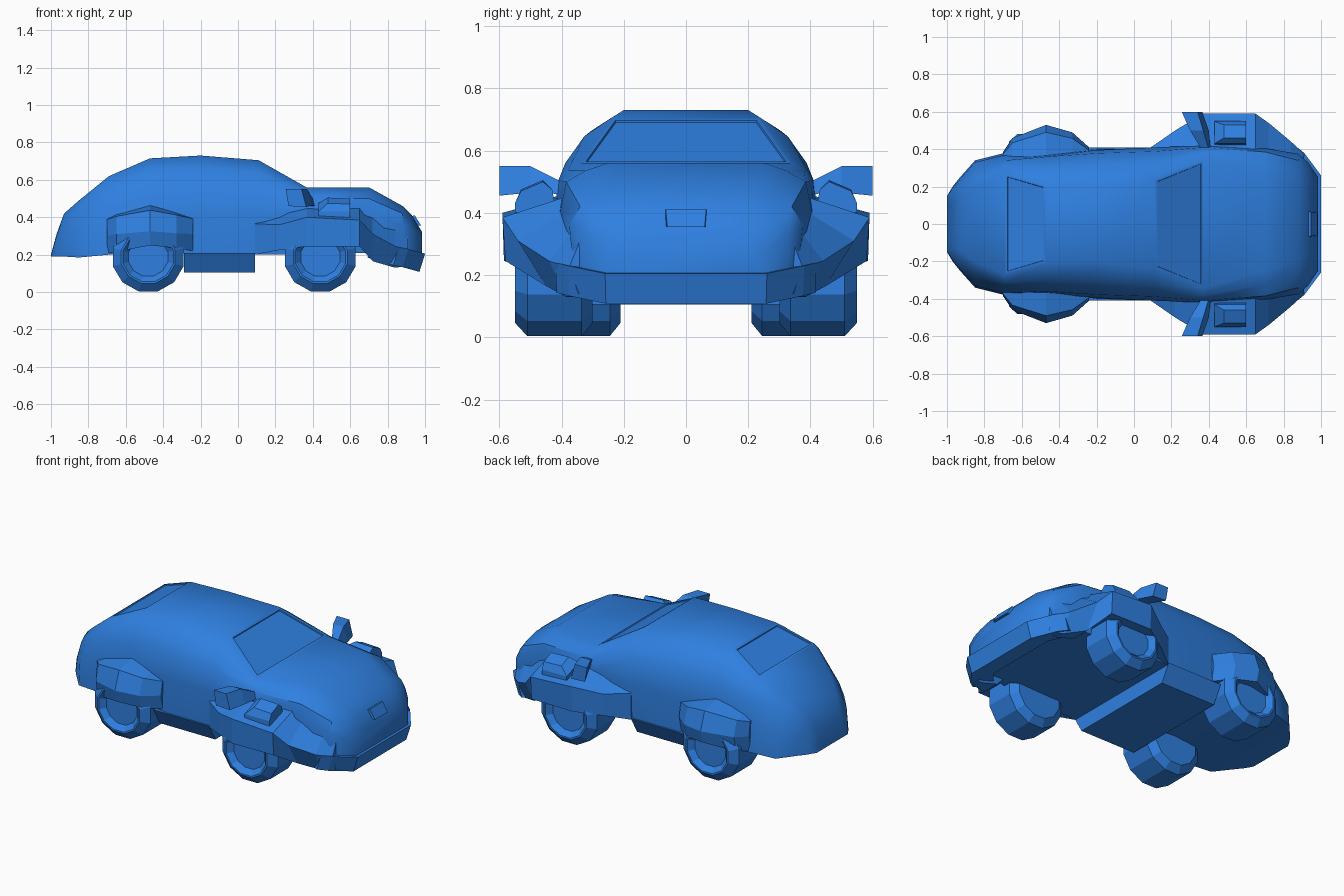
import bpy, bmesh, math

if "Cube" in bpy.data.objects:
    bpy.data.objects.remove(bpy.data.objects["Cube"])

paint = bpy.data.materials.new("blue_paint")
paint.diffuse_color = (0.028, 0.215, 0.75, 1)
paint.use_nodes = True
paint.node_tree.nodes["Principled BSDF"].inputs["Base Color"].default_value = paint.diffuse_color


def finish(name, bm, smooth=None):
    bmesh.ops.recalc_face_normals(bm, faces=bm.faces)
    me = bpy.data.meshes.new(name)
    bm.to_mesh(me)
    bm.free()
    ob = bpy.data.objects.new(name, me)
    bpy.context.collection.objects.link(ob)
    me.materials.append(paint)
    if smooth:
        bpy.ops.object.select_all(action='DESELECT')
        ob.select_set(True)
        bpy.context.view_layer.objects.active = ob
        bpy.ops.object.shade_smooth_by_angle(angle=math.radians(smooth))
    return ob


def loft(sections, bm=None):
    """Skin closed rings of equal length and cap both ends."""
    bm = bm or bmesh.new()
    rings = [[bm.verts.new(p) for p in s] for s in sections]
    n = len(rings[0])
    for a, b in zip(rings, rings[1:]):
        for i in range(n):
            j = (i + 1) % n
            bm.faces.new((a[i], a[j], b[j], b[i]))
    bm.faces.new(rings[0])
    bm.faces.new(rings[-1][::-1])
    return bm


def pair(name, sections):
    """The same loft on both sides of the car."""
    for side, s in (("right", -1), ("left", 1)):
        finish(f"{side}_{name}", loft([[(x, s * y, z) for x, y, z in sec] for sec in sections]))


# Body shell: x, top z, top half width, shoulder z/w, waist z/w, sill z/w
rows = [
    (-1.0, .20, .08, .198, .13, .195, .15, .19, .15),
    (-.97, .31, .10, .30, .15, .26, .19, .19, .20),
    (-.93, .42, .14, .38, .20, .30, .24, .19, .25),
    (-.85, .49, .20, .42, .28, .32, .33, .185, .34),
    (-.69, .62, .27, .50, .34, .38, .37, .20, .38),
    (-.47, .715, .21, .56, .36, .40, .37, .22, .36),
    (-.20, .73, .20, .57, .378, .42, .395, .20, .40),
    (.11, .705, .24, .56, .388, .42, .41, .20, .40),
    (.37, .558, .34, .505, .41, .42, .42, .20, .40),
    (.70, .56, .25, .50, .385, .40, .405, .21, .37),
    (.88, .46, .20, .42, .34, .36, .375, .20, .36),
    (.93, .41, .17, .37, .29, .33, .33, .20, .33),
    (.985, .32, .12, .31, .20, .27, .25, .20, .25),
]
sections = []
for x, zt, w1, zs, ws, zm, wm, zb, wb in rows:
    bulge = 0.09 * (zt - zs)
    half = [(w1, zt), ((w1 + ws) / 2 + bulge, (zt + zs) / 2 + bulge), (ws, zs), (wm, zm), (wb, zb)]
    sections.append([(x, y, z) for y, z in half] + [(x, -y, z) for y, z in reversed(half)])
bm = loft(sections)
bmesh.ops.recalc_face_normals(bm, faces=bm.faces)
# Windscreen and rear window: a flush rim, then a thin sharp step
panels = []
for f in bm.faces:
    c = f.calc_center_median()
    if abs(c.y) < .01 and c.z > .5 and (-.69 < c.x < -.47 or .11 < c.x < .37):
        panels.append(f)
bmesh.ops.inset_individual(bm, faces=panels, thickness=.022, depth=0)
bmesh.ops.inset_individual(bm, faces=panels, thickness=.003, depth=-.006)
finish("body_shell", bm, 35)

# Underfloor box
finish("underfloor", loft([
    [(x, -.41, .21), (x, .41, .21), (x, .35, .105), (x, -.35, .105)] for x in (-.29, .09)]))

# Rear wheel arches: x, inner top z, outer y, ridge z, bottom z
rear = [(-.70, .395, .385, .30, .205), (-.65, .42, .46, .31, .215), (-.47, .47, .53, .325, .25),
        (-.33, .43, .49, .315, .235), (-.24, .395, .41, .31, .22)]
pair("rear_arch", [
    [(x, .33, zi), (x, .33 + .8 * (yo - .33), (zi + zr) / 2 + .04), (x, yo, zr), (x, yo - .02, zb), (x, .33, zb)]
    for x, zi, yo, zr, zb in rear])

# Front wheel arches: x, inner top z, outer y, outer top z, bottom y, bottom z
front = [(.09, .385, .41, .365, .405, .20), (.22, .425, .50, .36, .495, .225),
         (.37, .46, .59, .40, .585, .245), (.65, .46, .59, .385, .58, .245),
         (.72, .43, .54, .31, .45, .165), (.84, .38, .44, .245, .385, .13),
         (.91, .33, .375, .225, .345, .14)]
pair("front_arch", [[(x, .33, zi + .01), (x, yo, zt), (x, yb, zb), (x, .33, zb)]
                    for x, zi, yo, zt, yb, zb in front])

# Front bumper swept around the nose: outer x, y, lift
sweep = [(.86, .42, .035), (.91, .38, .025), (1.0, .26, 0)]
sweep += [(x, -y, d) for x, y, d in reversed(sweep)]
finish("front_bumper", loft([
    [(x, y, .205 + d), (x - .03, y * .99, .108 + d), (x - .17, y * .9, .15 + d), (x - .11, y * .9, .215 + d)]
    for x, y, d in sweep]))


# Wheels: chunky twelve-sided tyres with a recessed hub
def wheel(name, cx, side, y0, y1):
    prof = [(y0, .145), (y0 + .035, .19), (y1 - .04, .19), (y1, .145), (y1, .135), (y1 - .03, .105)]
    secs = []
    for y, r in prof:
        ang = [math.radians(15 + 30 * i) for i in range(12)]
        secs.append([(cx + 1.03 * r * math.cos(a), side * y, .187 + r * math.sin(a)) for a in ang])
    finish(name, loft(secs))


for label, s in (("right", -1), ("left", 1)):
    wheel(f"{label}_rear_wheel", -.48, s, .21, .48)
    wheel(f"{label}_front_wheel", .44, s, .30, .55)

# Wing mirrors: slim neck widening to a squared tip
pair("mirror", [
    [(.36, .40, .50), (.40, .40, .50), (.41, .40, .46), (.37, .40, .46)],
    [(.30, .50, .55), (.37, .50, .55), (.40, .50, .465), (.32, .50, .465)],
    [(.255, .60, .55), (.34, .60, .55), (.365, .60, .455), (.27, .60, .46)]])

# Headlamps: tapered blocks tilted with the arch slope
pair("headlamp", [
    [(.43, .42, .42), (.60, .42, .42), (.60, .55, .40), (.43, .55, .40)],
    [(.43, .43, .475), (.60, .43, .475), (.60, .55, .43), (.43, .55, .43)],
    [(.48, .46, .505), (.60, .46, .50), (.60, .53, .47), (.48, .53, .475)]])

# Nose plate
finish("nose_plate", loft([
    [(.90, -.07, .40), (.90, .07, .40), (.93, .07, .355), (.93, -.07, .355)],
    [(.945, -.065, .41), (.945, .065, .41), (.98, .06, .355), (.98, -.06, .355)]]))
